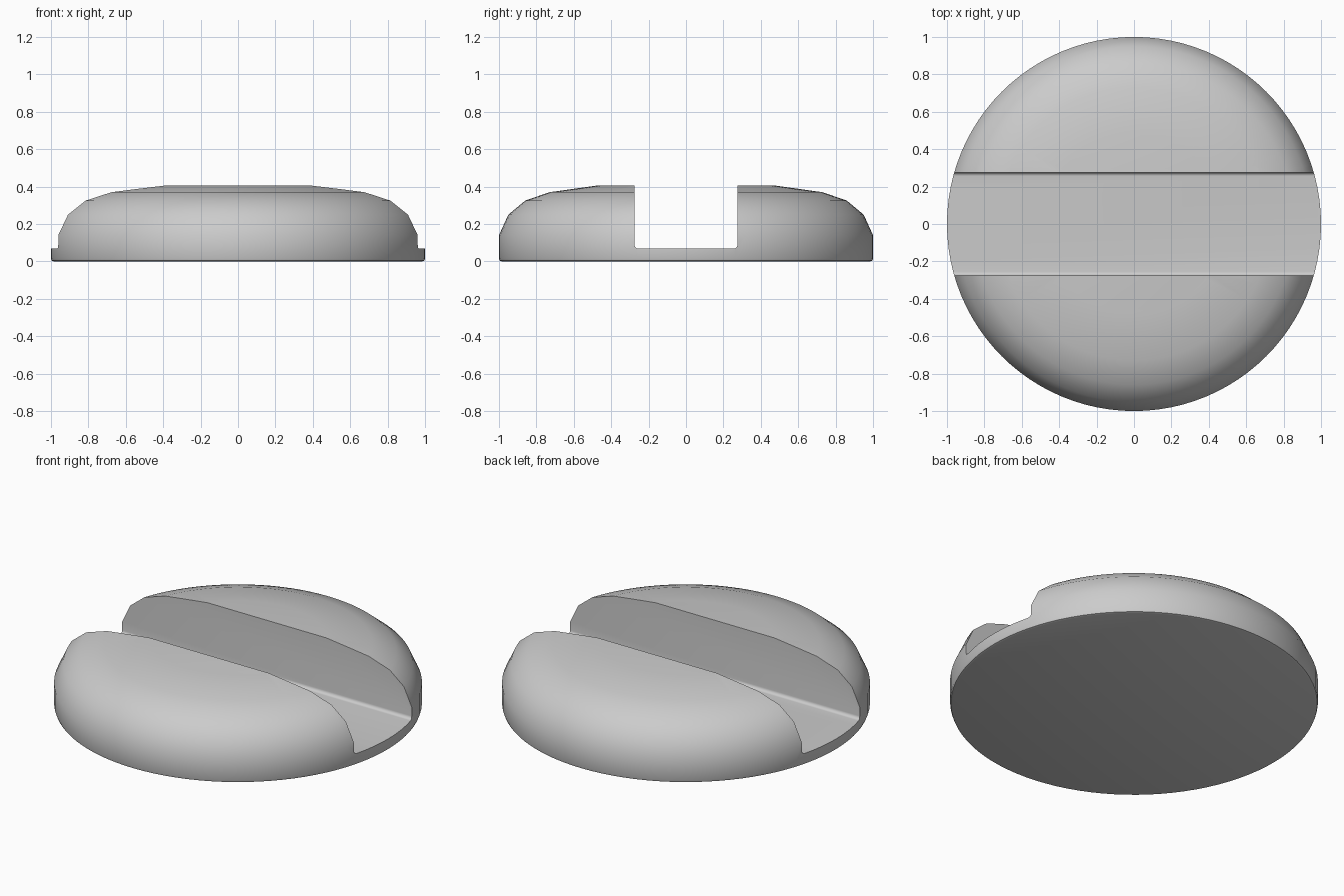
import bpy, bmesh, math

cube = bpy.data.objects.get("Cube")
if cube:
    bpy.data.objects.remove(cube, do_unlink=True)

SEGMENTS = 96
SLOT_HALF, FLOOR, FILLET = 0.275, 0.068, 0.02


def make_object(name, bm):
    bmesh.ops.recalc_face_normals(bm, faces=bm.faces)
    mesh = bpy.data.meshes.new(name)
    bm.to_mesh(mesh)
    bm.free()
    obj = bpy.data.objects.new(name, mesh)
    bpy.context.collection.objects.link(obj)
    return obj


# Light grey plastic
grey = bpy.data.materials.new("light_grey")
grey.use_nodes = True
colour = (0.6, 0.6, 0.6, 1)
grey.diffuse_color = colour
grey.node_tree.nodes["Principled BSDF"].inputs["Base Color"].default_value = colour

# Domed disc: stacked rings of a turned profile
profile = [(0.985, 0), (0.996, 0.004), (1, 0.015), (1, 0.14), (0.95, 0.25),
           (0.86, 0.325), (0.73, 0.37), (0.48, 0.405)]
bm = bmesh.new()
rings = []
for r, z in profile:
    angles = [math.tau * i / SEGMENTS for i in range(SEGMENTS)]
    rings.append([bm.verts.new((r * math.cos(a), r * math.sin(a), z)) for a in angles])
for low, high in zip(rings, rings[1:]):
    for i in range(SEGMENTS):
        j = (i + 1) % SEGMENTS
        bm.faces.new((low[i], low[j], high[j], high[i]))
bm.faces.new(rings[0])
bm.faces.new(rings[-1])
disc = make_object("slotted_disc", bm)
disc.data.materials.append(grey)

# Slot cutter: straight walls with filleted floor corners
half = []
for i in range(6):
    a = math.pi / 2 * i / 5
    half.append((SLOT_HALF - FILLET + FILLET * math.sin(a),
                 FLOOR + FILLET - FILLET * math.cos(a)))
half.append((SLOT_HALF, 0.6))
outline = half + [(-y, z) for y, z in reversed(half)]
bm = bmesh.new()
end = bm.faces.new([bm.verts.new((-1.2, y, z)) for y, z in outline])
side = bmesh.ops.extrude_face_region(bm, geom=[end], use_keep_orig=True)
moved = [v for v in side["geom"] if isinstance(v, bmesh.types.BMVert)]
bmesh.ops.translate(bm, verts=moved, vec=(2.4, 0, 0))
cutter = make_object("slot_cutter", bm)
cutter.data.materials.append(grey)
cutter.hide_render = True

# Cut the slot, then smooth all but the sharp edges
cut = disc.modifiers.new("slot", 'BOOLEAN')
cut.operation = 'DIFFERENCE'
cut.solver = 'EXACT'
cut.object = cutter
bpy.ops.object.select_all(action='DESELECT')
bpy.context.view_layer.objects.active = disc
disc.select_set(True)
bpy.ops.object.modifier_apply(modifier=cut.name)
bpy.data.objects.remove(cutter, do_unlink=True)
bpy.ops.object.shade_smooth_by_angle(angle=math.radians(50))
